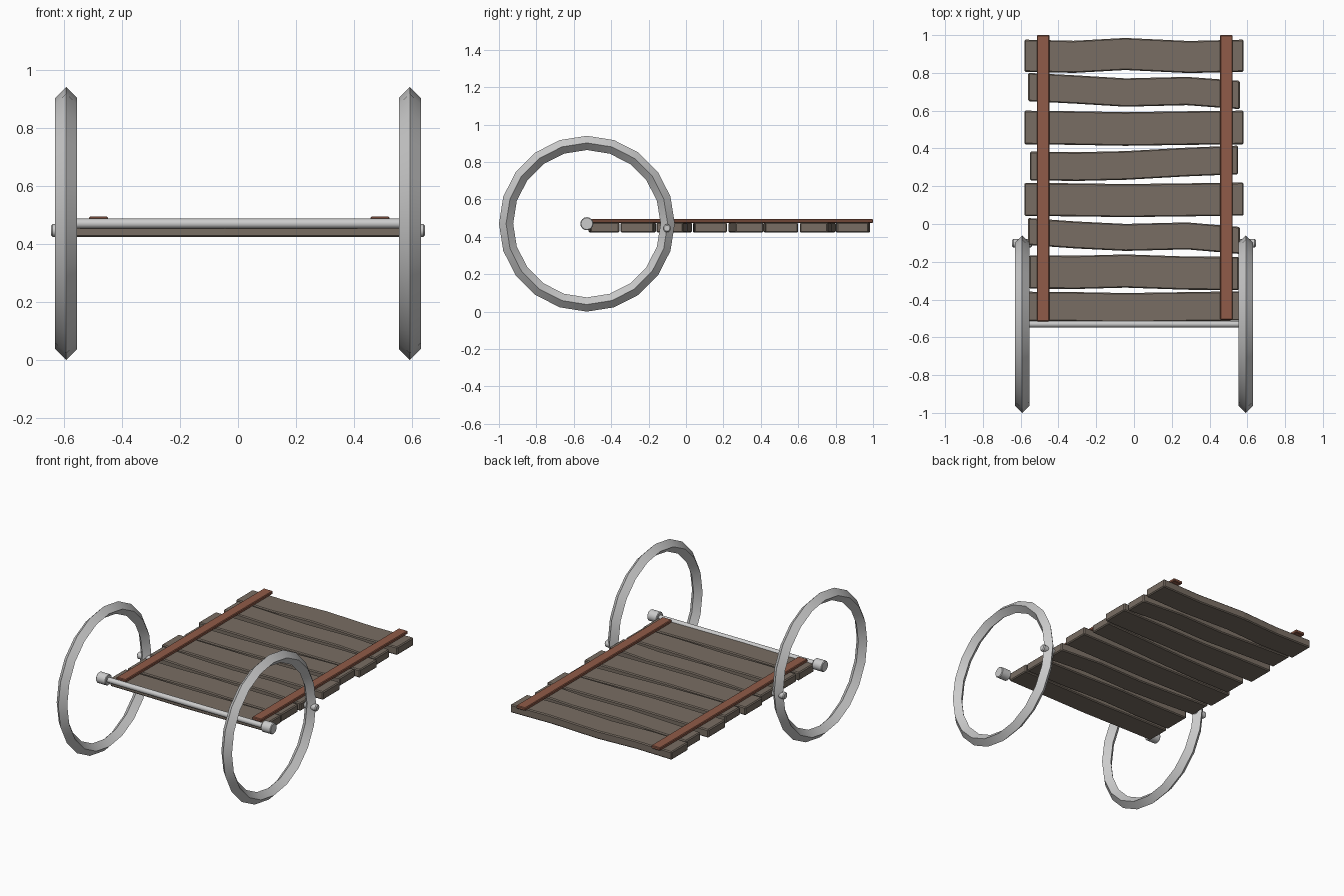
import bpy
import bmesh
from math import pi, radians

if "Cube" in bpy.data.objects:
    bpy.data.objects.remove(bpy.data.objects["Cube"])


def material(name, rgb):
    m = bpy.data.materials.new(name)
    m.diffuse_color = (*rgb, 1)
    m.use_nodes = True
    m.node_tree.nodes["Principled BSDF"].inputs["Base Color"].default_value = m.diffuse_color
    return m


wood = material("weathered_wood", (0.19, 0.155, 0.125))
rust = material("red_wood", (0.28, 0.105, 0.065))


def add_bevel(ob, width):
    b = ob.modifiers.new("bevel", "BEVEL")
    b.width = width
    b.segments = 1
    b.limit_method = 'ANGLE'
    b.angle_limit = radians(40)


def strip(name, top, bottom, z0, z1, mat, bevel):
    """Board made from an outline: two matching edge lines, extruded in z."""
    bm = bmesh.new()
    rings = [[bm.verts.new((x, y, z))
              for x, y, z in ((*a, z0), (*b, z0), (*b, z1), (*a, z1))]
             for a, b in zip(top, bottom)]
    for r, s in zip(rings, rings[1:]):
        for i in range(4):
            j = (i + 1) % 4
            bm.faces.new((r[i], r[j], s[j], s[i]))
    bm.faces.new(rings[0])
    bm.faces.new(rings[-1])
    bmesh.ops.recalc_face_normals(bm, faces=bm.faces)
    me = bpy.data.meshes.new(name)
    bm.to_mesh(me)
    bm.free()
    ob = bpy.data.objects.new(name, me)
    bpy.context.collection.objects.link(ob)
    me.materials.append(mat)
    add_bevel(ob, bevel)


def rod(name, x0, x1, y, z, r, sides=16, bevel=0):
    bpy.ops.mesh.primitive_cylinder_add(
        vertices=sides, radius=r, depth=abs(x1 - x0),
        location=((x0 + x1) / 2, y, z), rotation=(0, pi / 2, 0))
    ob = bpy.context.object
    ob.name = name
    if bevel:
        add_bevel(ob, bevel)
    bpy.ops.object.shade_smooth_by_angle(angle=radians(35))


# Warped planks: half length, width, centre line from left to right
planks = [
    (0.58, 0.170, (0.891, 0.885, 0.900, 0.884, 0.891)),
    (0.56, 0.150, (0.725, 0.712, 0.696, 0.704, 0.683)),
    (0.58, 0.178, (0.511, 0.508, 0.503, 0.508, 0.511)),
    (0.55, 0.152, (0.307, 0.304, 0.310, 0.328, 0.339)),
    (0.58, 0.175, (0.130, 0.128, 0.124, 0.128, 0.132)),
    (0.56, 0.143, (-0.040, -0.058, -0.071, -0.063, -0.087)),
    (0.555, 0.176, (-0.254, -0.256, -0.249, -0.260, -0.262)),
    (0.56, 0.155, (-0.436, -0.438, -0.443, -0.438, -0.434)),
]
for n, (half, width, mids) in enumerate(planks):
    xs = [half * t for t in (-1, -0.55, -0.08, 0.5, 1)]
    strip(f"plank_{n + 1}",
          [(x, y + width / 2) for x, y in zip(xs, mids)],
          [(x, y - width / 2) for x, y in zip(xs, mids)],
          0.423, 0.476, wood, 0.006)

# Long rails lying on the planks
for name, x, y0 in (("left_rail", -0.481, -0.515), ("right_rail", 0.489, -0.507)):
    strip(name, [(x - 0.033, y0), (x - 0.033, 1.0)],
          [(x + 0.033, y0), (x + 0.033, 1.0)], 0.474, 0.494, rust, 0.004)

# Axle
AY, AZ, WX = -0.53, 0.47, 0.592
rod("axle", -WX, WX, AY, AZ, 0.017)

# Wheel rims, hubs and side bolts
for side, s in (("left", -1), ("right", 1)):
    bpy.ops.mesh.primitive_torus_add(
        major_segments=20, minor_segments=4, major_radius=0.432,
        minor_radius=0.038, location=(s * WX, AY, AZ), rotation=(0, pi / 2, 0))
    bpy.context.object.name = side + "_wheel_rim"
    bpy.ops.object.shade_smooth_by_angle(angle=radians(30))
    rod(side + "_hub", s * 0.558, s * 0.628, AY, AZ, 0.035, bevel=0.004)
    rod(side + "_bolt", s * 0.54, s * 0.645, -0.102, 0.446, 0.022, 12, 0.006)
